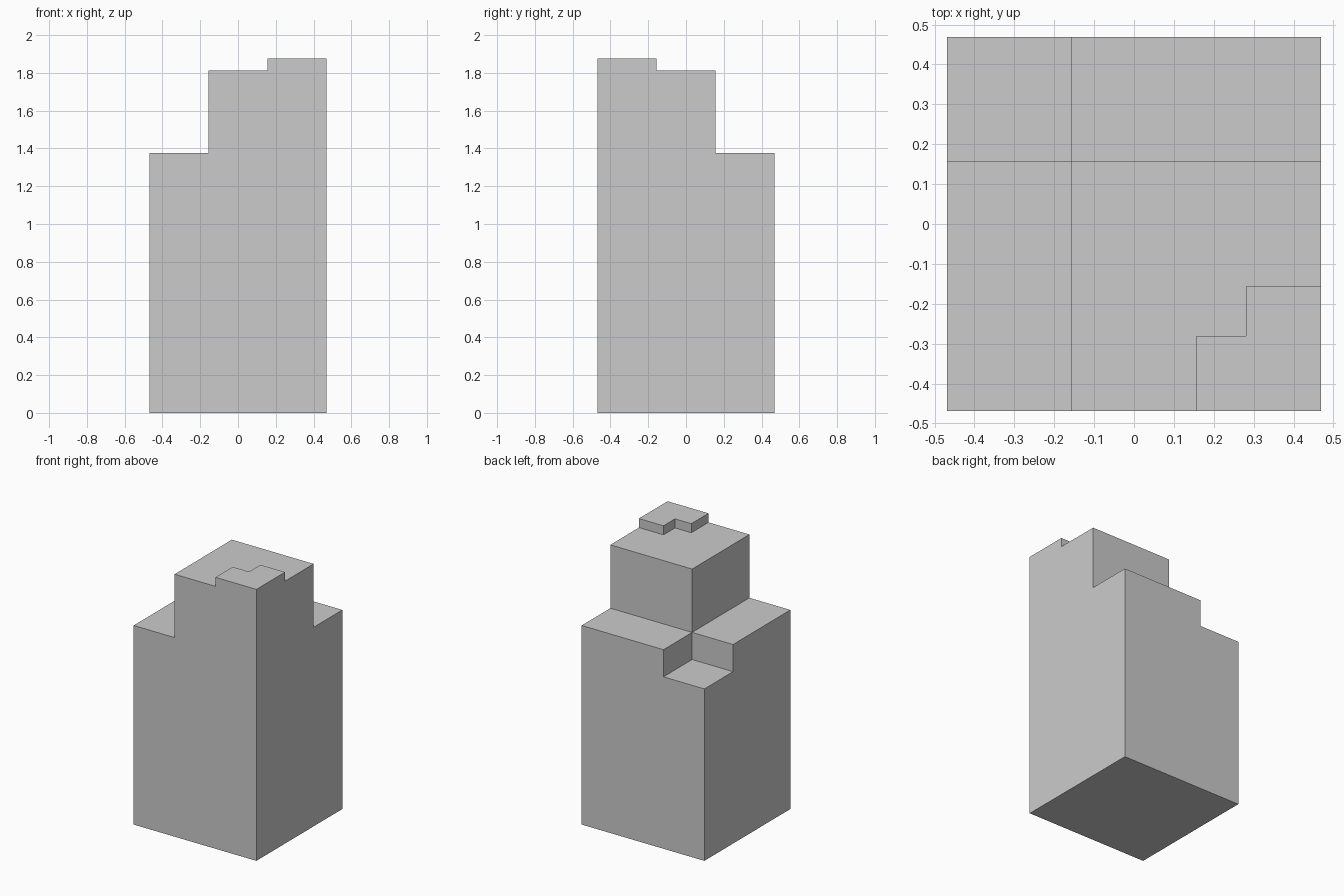
import bpy
import bmesh

if "Cube" in bpy.data.objects:
    bpy.data.objects.remove(bpy.data.objects["Cube"])

U = 1 / 16      # block size: the model is 15 x 15 x 32 blocks
HALF = 7.5      # half of the footprint, in blocks


def prism(name, outline, z0, z1):
    """Extrude a plan outline (in blocks) from height z0 to z1."""
    bm = bmesh.new()
    face = bm.faces.new([bm.verts.new((x * U, y * U, z0 * U)) for x, y in outline])
    top = bmesh.ops.extrude_face_region(bm, geom=[face])["geom"]
    verts = [g for g in top if isinstance(g, bmesh.types.BMVert)]
    bmesh.ops.translate(bm, verts=verts, vec=(0, 0, (z1 - z0) * U))
    bmesh.ops.recalc_face_normals(bm, faces=bm.faces)
    mesh = bpy.data.meshes.new(name)
    bm.to_mesh(mesh)
    bm.free()
    obj = bpy.data.objects.new(name, mesh)
    bpy.context.collection.objects.link(obj)
    return obj


def corner_square(size):
    """Square plan tucked into the front right corner."""
    a, b = HALF - size, HALF
    return [(a, -b), (b, -b), (b, -a), (a, -a)]


def corner_ell(long, short):
    """L plan: a long square with its back left corner removed."""
    a, c, b = HALF - long, HALF - short, HALF
    return [(a, -b), (b, -b), (b, -a), (c, -a), (c, -c), (a, -c)]


# Main body, with its back left corner notched near the top
prism("body", corner_square(15), 0, 19)
prism("notched_shoulder", corner_ell(15, 10), 19, 22)

# Upper block set back from the left and rear
prism("upper_block", corner_square(10), 22, 29)

# Small stepped peak in the front right corner
prism("peak_base", corner_ell(5, 3), 29, 30)
